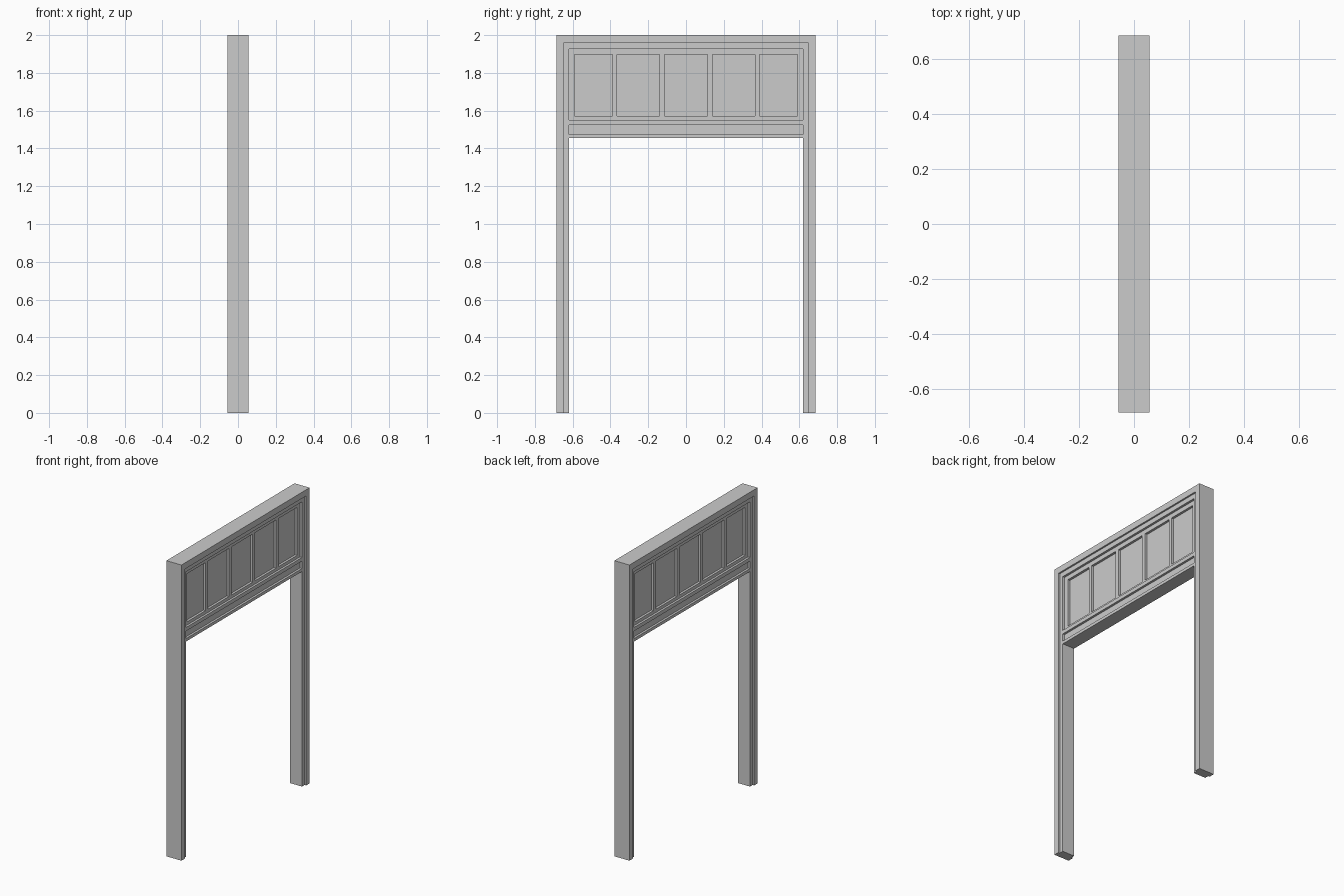
import bpy, bmesh

if "Cube" in bpy.data.objects:
    bpy.data.objects.remove(bpy.data.objects["Cube"])

W, H = 0.685, 2.0          # half width and height
OUT, MID, LOW, PAN = 0.056, 0.045, 0.03, 0.014   # half depths of each layer
INNER = 0.62               # inner edge of the posts


def make_object(name, bm):
    bmesh.ops.recalc_face_normals(bm, faces=bm.faces)
    mesh = bpy.data.meshes.new(name)
    bm.to_mesh(mesh)
    bm.free()
    ob = bpy.data.objects.new(name, mesh)
    bpy.context.collection.objects.link(ob)
    return ob


def loft(name, rings):
    """Skin a list of closed rings and cap both ends."""
    bm = bmesh.new()
    vs = [[bm.verts.new(p) for p in ring] for ring in rings]
    n = len(vs[0])
    for a, b in zip(vs, vs[1:]):
        for i in range(n):
            j = (i + 1) % n
            bm.faces.new((a[i], a[j], b[j], b[i]))
    bm.faces.new(vs[0])
    bm.faces.new(vs[-1])
    return make_object(name, bm)


def slab(name, y0, y1, z0, z1, hx):
    ring = [(-hx, z0), (hx, z0), (hx, z1), (-hx, z1)]
    return loft(name, [[(x, y, z) for x, z in ring] for y in (y0, y1)])


def mirrored(half):
    """Complete a half profile (depth, offset) on the other face."""
    return half + [(-x, t) for x, t in reversed(half)]


# Outer portal: stepped section swept up, across and down with mitred corners
section = mirrored([(OUT, 0), (OUT, 0.037), (MID, 0.037), (MID, W - INNER)])
k = 1.13                   # the head is slightly deeper than the posts
loft("portal_frame", [
    [(x, s * (W - t), z if z == 0 else H - k * t) for x, t in section]
    for s, z in ((-1, 0), (-1, H), (1, H), (1, 0))])

# Lower rail with a long sunk groove on both faces
rail = mirrored([(MID, 1.455), (MID, 1.475), (LOW, 1.475), (LOW, 1.525),
                 (MID, 1.525), (MID, 1.55)])
loft("lower_rail", [[(x, y, z) for x, z in rail] for y in (-INNER, INNER)])

# Sunk panel frame
top = H - k * (W - INNER)
slab("panel_frame_bottom", -INNER, INNER, 1.55, 1.572, LOW)
slab("panel_frame_top", -INNER, INNER, 1.897, top, LOW)
edges = [(-INNER, -0.59), (-0.39, -0.365), (-0.14, -0.113),
         (0.113, 0.14), (0.365, 0.39), (0.59, INNER)]
for i, (a, b) in enumerate(edges):
    slab(f"panel_stile_{i + 1}", a, b, 1.572, 1.897, LOW)

# Five recessed panels between the stiles
for i in range(5):
    slab(f"panel_{i + 1}", edges[i][1], edges[i + 1][0], 1.572, 1.897, PAN)
